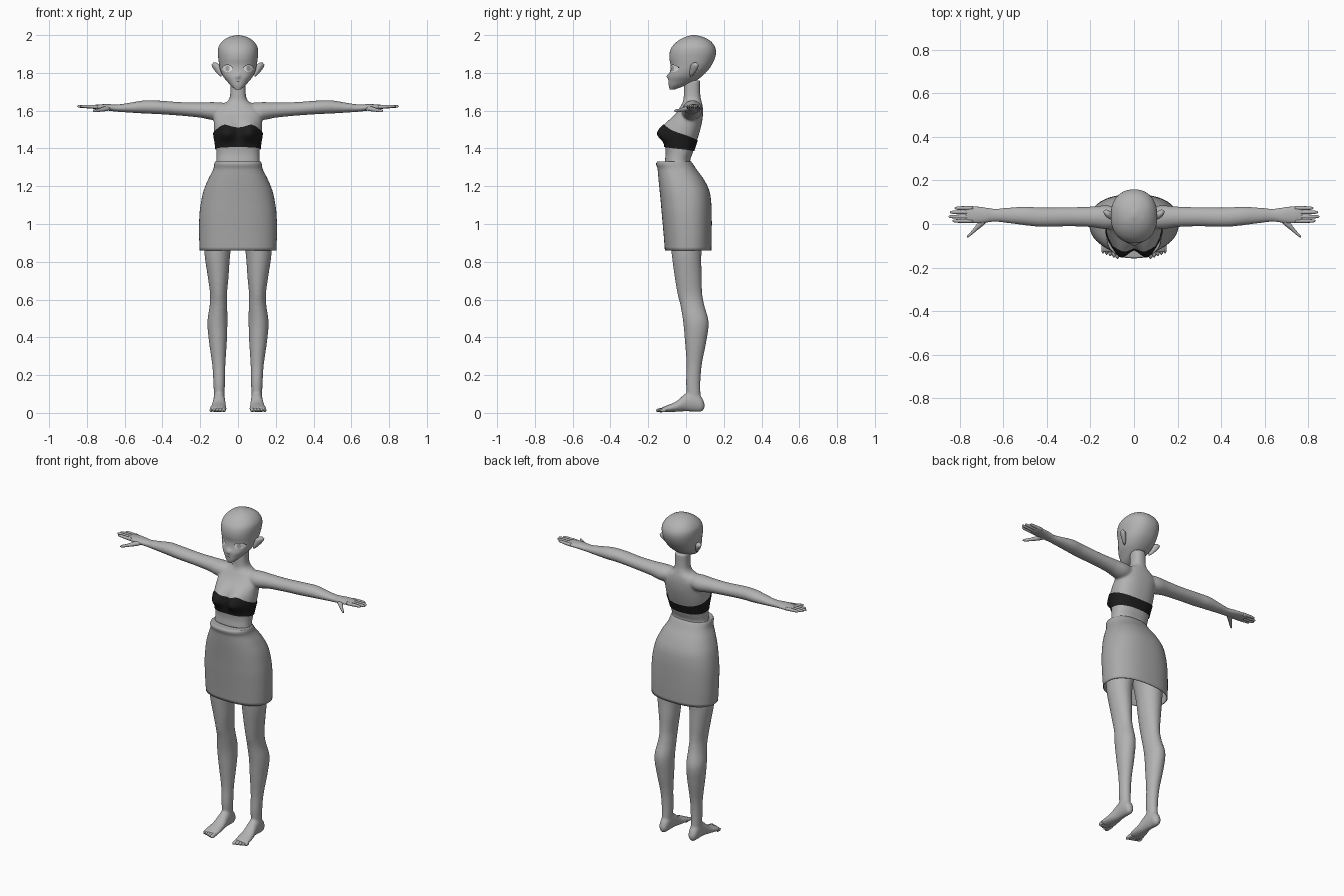
import bpy, bmesh
from math import sin, cos, pi, exp, copysign

if "Cube" in bpy.data.objects:
    bpy.data.objects.remove(bpy.data.objects["Cube"])


def material(name, v):
    m = bpy.data.materials.new(name)
    m.use_nodes = True
    m.diffuse_color = (v, v, v, 1)
    m.node_tree.nodes["Principled BSDF"].inputs["Base Color"].default_value = (v, v, v, 1)
    return m


SKIN = material("grey skin", 0.45)
CLOTH = material("grey cloth", 0.40)
BLACK = material("black", 0.012)
WHITE = material("white", 0.9)


def section(rows, t):
    """Smoothly interpolate the extents in rows (t, a0, a1, b0, b1) at t."""
    i = max(k for k in range(len(rows) - 1) if k == 0 or rows[k][0] <= t)
    p, q = rows[i], rows[i + 1]
    r0, r1 = rows[max(i - 1, 0)], rows[min(i + 2, len(rows) - 1)]
    h = q[0] - p[0]
    u = (t - p[0]) / h
    out = []
    for k in range(1, 5):
        m0 = (q[k] - r0[k]) / (q[0] - r0[0]) * h
        m1 = (r1[k] - p[k]) / (r1[0] - p[0]) * h
        out.append((2*u**3 - 3*u*u + 1)*p[k] + (u**3 - 2*u*u + u)*m0
                   + (3*u*u - 2*u**3)*q[k] + (u**3 - u*u)*m1)
    return out


def ring_point(rows, t, ang, power=1.0):
    a0, a1, b0, b1 = section(rows, t)
    c, s = cos(ang), sin(ang)
    return ((a0 + a1) / 2 + (a1 - a0) / 2 * copysign(abs(c)**power, c),
            (b0 + b1) / 2 + (b1 - b0) / 2 * copysign(abs(s)**power, s))


def grid(bm, rings, closed=True, caps=False):
    vs = [[bm.verts.new(p) for p in r] for r in rings]
    n = len(vs[0])
    for r, s in zip(vs, vs[1:]):
        for j in range(n if closed else n - 1):
            bm.faces.new((r[j], r[(j + 1) % n], s[(j + 1) % n], s[j]))
    if caps:
        bm.faces.new(vs[0])
        bm.faces.new(vs[-1])


def tube(bm, axis, rows, side=1, n=32, steps=5, power=1.0, shape=None, caps=True):
    """Loft elliptical sections along an axis; side -1 mirrors in x."""
    rows = sorted(rows)
    ts = [p[0] + (q[0] - p[0]) * k / steps for p, q in zip(rows, rows[1:]) for k in range(steps)]
    rings = []
    for t in ts + [rows[-1][0]]:
        ring = []
        for j in range(n):
            ang = 2 * pi * j / n
            a, b = ring_point(rows, t, ang, power)
            p = {"x": (t, a, b), "y": (a, t, b), "z": (a, b, t)}[axis]
            if shape:
                p = shape(p, ang)
            ring.append((p[0] * side, p[1], p[2]))
        rings.append(ring)
    grid(bm, rings, caps=caps)


def finish(bm, name, mat):
    bmesh.ops.recalc_face_normals(bm, faces=bm.faces)
    me = bpy.data.meshes.new(name)
    bm.to_mesh(me)
    bm.free()
    me.materials.append(mat)
    me.polygons.foreach_set("use_smooth", [True] * len(me.polygons))
    ob = bpy.data.objects.new(name, me)
    bpy.context.collection.objects.link(ob)
    return ob


def bust(p, ang):
    x, y, z = p
    w = 0.04 if z < 1.48 else 0.06
    bump = exp(-((abs(x) - .062) / .045)**2 - ((z - 1.48) / w)**2)
    return x, y - .05 * bump * max(0, -sin(ang))**.5, z


def nose(p, ang):
    x, y, z = p
    return x, y - .011 * exp(-(x / .012)**2 - ((z - 1.783) / .013)**2) * max(0, -sin(ang)), z


def sym(*rows):
    return [(z, -w, w, f, b) for z, w, f, b in rows]


# Body: torso with neck, arms, legs and feet fused into one skin
torso = sym((1.0, .15, -.08, .105), (1.15, .16, -.10, .10), (1.25, .135, -.11, .05),
            (1.33, .115, -.112, .022), (1.37, .114, -.108, .033), (1.42, .118, -.11, .05),
            (1.48, .127, -.108, .07), (1.54, .128, -.09, .085), (1.59, .125, -.05, .09),
            (1.625, .095, -.028, .088), (1.65, .055, -.015, .082), (1.68, .042, -.012, .076),
            (1.76, .04, -.01, .075))
arm = [(.05, -.01, .07, 1.57, 1.64), (.12, -.024, .085, 1.55, 1.645), (.2, -.014, .08, 1.563, 1.644),
       (.3, -.011, .077, 1.573, 1.645), (.43, -.013, .076, 1.582, 1.654), (.5, -.006, .08, 1.585, 1.654),
       (.58, .004, .075, 1.59, 1.641), (.64, .01, .071, 1.594, 1.633), (.69, .003, .078, 1.6, 1.635),
       (.74, .001, .084, 1.605, 1.633), (.775, .006, .082, 1.61, 1.629)]
leg = [(1.1, .01, .15, -.07, .09), (1.0, .015, .175, -.09, .1), (.85, .04, .178, -.077, .082),
       (.72, .05, .16, -.06, .083), (.63, .058, .148, -.045, .086), (.57, .057, .15, -.03, .097),
       (.48, .056, .162, -.015, .12), (.38, .059, .154, -.006, .108), (.25, .067, .136, .003, .083),
       (.15, .069, .13, .0, .076), (.04, .075, .125, .01, .08)]
foot = [(.098, .09, .11, .025, .05), (.085, .076, .124, .008, .08), (.045, .07, .13, .006, .12),
        (.0, .067, .132, .008, .105), (-.05, .063, .142, .006, .062), (-.10, .06, .151, .004, .04),
        (-.13, .068, .148, .006, .028)]
bm = bmesh.new()
tube(bm, "z", torso, n=64, power=.85, shape=bust)
for s in (1, -1):
    tube(bm, "x", arm, s)
    tube(bm, "z", leg, s)
    tube(bm, "y", foot, s)
body = finish(bm, "body", SKIN)
fuse = body.modifiers.new("fuse", "REMESH")
fuse.mode = "VOXEL"
fuse.voxel_size = .006
fuse.use_smooth_shade = True
soften = body.modifiers.new("soften", "SMOOTH")
soften.factor = .5
soften.iterations = 8

# Fingers, thumbs and toes
for s, label in ((1, "left"), (-1, "right")):
    bm = bmesh.new()
    for y, tip in ((.014, .835), (.034, .852), (.054, .846), (.073, .825)):
        r = .0095
        tube(bm, "x", [(.74, y - r, y + r, 1.609, 1.63), (tip - .02, y - .008, y + .008, 1.615, 1.631),
                       (tip - .004, y - .005, y + .005, 1.618, 1.628),
                       (tip, y - .001, y + .001, 1.622, 1.624)], s, n=12)
    tube(bm, "y", [(.035, .655, .7, 1.603, 1.627), (0, .685, .722, 1.597, 1.622),
                   (-.03, .722, .745, 1.594, 1.612), (-.055, .752, .768, 1.592, 1.606),
                   (-.063, .764, .767, 1.597, 1.6)], s, n=12)
    finish(bm, label + "_fingers", SKIN)
    bm = bmesh.new()
    for k in range(5):
        x, r, tip = .076 + .0165 * k, .0105 - .0007 * k, -.16 + .006 * k
        tube(bm, "y", [(-.105, x - r, x + r, .004, .03), (tip + .012, x - r, x + r, .004, .023),
                       (tip, x - .002, x + .002, .01, .015)], s, n=12)
    finish(bm, label + "_toes", SKIN)

# Head
head = sym((1.712, .014, -.086, -.06), (1.73, .036, -.091, -.012), (1.755, .058, -.093, .045),
           (1.78, .078, -.092, .082), (1.81, .092, -.084, .113), (1.84, .099, -.082, .135),
           (1.875, .104, -.088, .152), (1.91, .107, -.086, .159), (1.94, .102, -.073, .152),
           (1.97, .08, -.042, .128), (1.99, .048, -.005, .09), (2.0, .008, .03, .052))
bm = bmesh.new()
tube(bm, "z", head, n=96, power=.9, shape=nose)
finish(bm, "head", SKIN)


def on_face(x, z, off):
    """Point on the front of the head."""
    _, w, f, b = section(head, z)
    k = (1 - min(1, abs(x) / w)**(2 / .9))**.45
    return x, (f + b) / 2 - (b - f) / 2 * k - off, z


def face_patch(name, mat, cx, cz, rx, rz, off, inner=.03, arc=(0, 2 * pi)):
    bm = bmesh.new()
    for s in (1, -1) if cx else (1,):
        grid(bm, [[on_face(s * (cx + rx * r * cos(a)), cz + rz * r * sin(a), off)
                   for a in (arc[0] + (arc[1] - arc[0]) * j / 24 for j in range(25))]
                  for r in (inner + (1 - inner) * k / 4 for k in range(5))], closed=False)
    ob = finish(bm, name, mat)
    return ob


# Eyes, lashes and mouth
face_patch("eyes", WHITE, .057, 1.823, .026, .018, .002)
face_patch("irises", CLOTH, .055, 1.823, .011, .015, .0035)
face_patch("lashes", BLACK, .057, 1.823, .029, .021, .003, .9, (.1, pi - .1))
face_patch("mouth", BLACK, 0, 1.752, .012, .0015, .002)

# Ears
bm = bmesh.new()
for s in (1, -1):
    tube(bm, "z", [(1.782, .094, .1, .022, .03), (1.795, .092, .112, .018, .043),
                   (1.82, .094, .127, .02, .06), (1.842, .098, .135, .026, .066),
                   (1.855, .112, .126, .04, .055)], s, n=20,
         shape=lambda p, a: (p[0] + (p[1] - .04) * .45, p[1], p[2]))
finish(bm, "ears", SKIN)

# Strapless top wrapped around the chest
bm = bmesh.new()
rings = []
for k in range(13):
    ring = []
    for j in range(96):
        ang = 2 * pi * j / 96
        f = -sin(ang)
        low = 1.397 + .01 * f
        cup = .02 * exp(-((abs(cos(ang)) - .5) / .3)**2) if f > 0 else 0
        high = 1.476 + .034 * f + cup
        z = low + (high - low) * k / 12
        x, y = ring_point(torso, z, ang, .85)
        x, y, z = bust((x, y, z), ang)
        ring.append((x + .005 * cos(ang), y + .005 * sin(ang), z))
    rings.append(ring)
grid(bm, rings)
finish(bm, "strapless_top", BLACK)

# Skirt, open at the hem
skirt = sym((.86, .203, -.112, .134), (.95, .206, -.119, .136), (1.05, .204, -.128, .136),
            (1.12, .195, -.134, .133), (1.18, .181, -.14, .122), (1.24, .156, -.146, .092),
            (1.29, .131, -.15, .055), (1.33, .122, -.153, .028), (1.332, .112, -.11, .02))
bm = bmesh.new()
tube(bm, "z", skirt, n=64, power=.85, caps=False)
ob = finish(bm, "skirt", CLOTH)
ob.modifiers.new("thickness", "SOLIDIFY").thickness = .004
